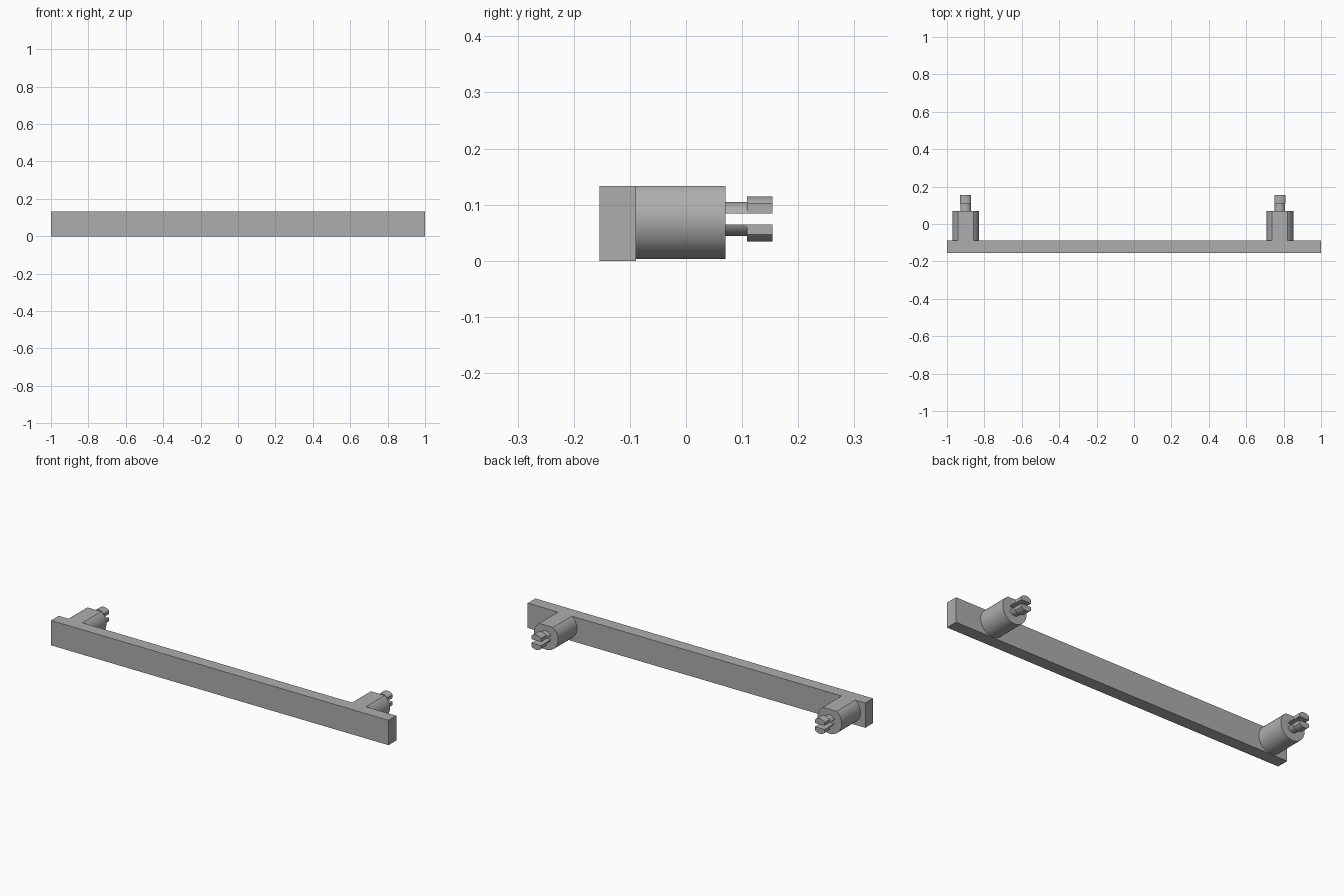
import bpy, bmesh, math
from mathutils import Matrix, Vector

cube = bpy.data.objects.get("Cube")
if cube:
    bpy.data.objects.remove(cube, do_unlink=True)

grey = bpy.data.materials.new("plain grey")
grey.use_nodes = True
colour = (0.42, 0.42, 0.42, 1)
grey.diffuse_color = colour
grey.node_tree.nodes["Principled BSDF"].inputs["Base Color"].default_value = colour

AXIS_Z = 0.0745   # height of the post and pin axis


def finish(name, bm, location):
    """Turn a bmesh into a smooth-by-angle grey object."""
    bmesh.ops.recalc_face_normals(bm, faces=bm.faces)
    mesh = bpy.data.meshes.new(name)
    bm.to_mesh(mesh)
    bm.free()
    mesh.materials.append(grey)
    obj = bpy.data.objects.new(name, mesh)
    obj.location = location
    bpy.context.collection.objects.link(obj)
    bpy.ops.object.select_all(action="DESELECT")
    obj.select_set(True)
    bpy.context.view_layer.objects.active = obj
    bpy.ops.object.shade_smooth_by_angle(angle=math.radians(25))


def cut_rod(name, x, radius, y0, y1, cuts):
    """Rod along y; each cut (direction, distance) slices off a flat."""
    bm = bmesh.new()
    turn = Matrix.Translation((0, (y0 + y1) / 2, 0)) @ Matrix.Rotation(math.pi / 2, 4, "X")
    bmesh.ops.create_cone(bm, cap_ends=True, segments=64, radius1=radius,
                          radius2=radius, depth=y1 - y0, matrix=turn)
    for direction, distance in cuts:
        normal = Vector(direction)
        cut = bmesh.ops.bisect_plane(bm, geom=bm.verts[:] + bm.edges[:] + bm.faces[:],
                                     plane_co=normal * distance, plane_no=normal,
                                     clear_outer=True)
        rim = [e for e in cut["geom_cut"] if isinstance(e, bmesh.types.BMEdge)]
        bmesh.ops.edgeloop_fill(bm, edges=rim)
    finish(name, bm, (x, 0, AXIS_Z))


# Long front bar
bm = bmesh.new()
bmesh.ops.create_cube(bm, size=1, matrix=Matrix.Diagonal((2, 0.065, 0.133, 1)))
finish("front_bar", bm, (0, -0.1215, 0.0665))

# Posts with split snap pins
for side, x in (("right", -0.90), ("left", 0.78)):
    cut_rod(side + "_post", x, 0.0715, -0.089, 0.07, [((0, 0, 1), 0.0585)])
    for level, up in (("upper", 1), ("lower", -1)):
        slot = ((0, 0, -up), -0.01)
        cut_rod(f"{side}_{level}_pin_shaft", x, 0.03, 0.065, 0.112, [slot])
        cut_rod(f"{side}_{level}_pin_head", x, 0.04, 0.109, 0.154,
                [slot, ((1, 0, 0), 0.029), ((-1, 0, 0), 0.029)])
